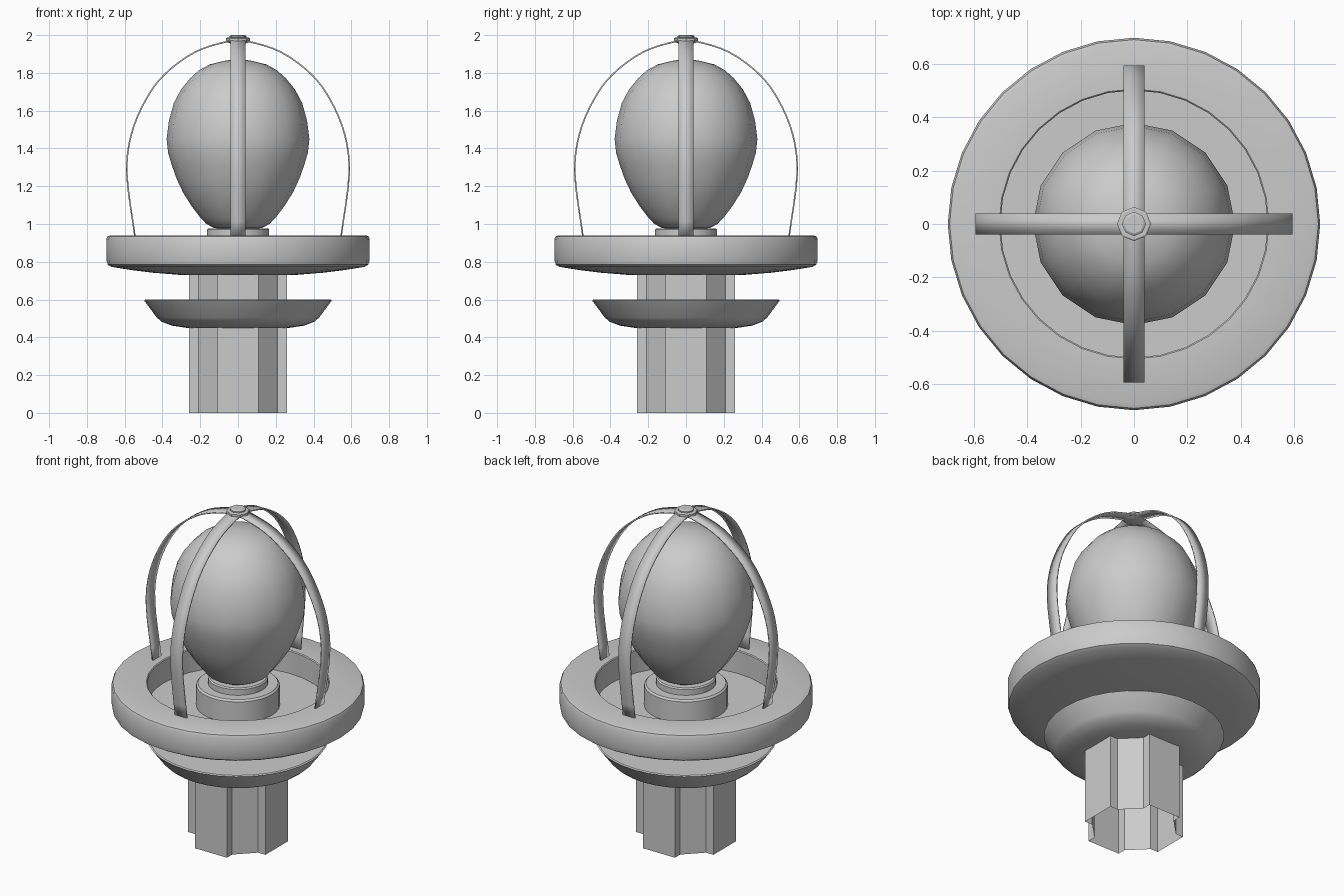
import bpy, bmesh, math
from mathutils import Vector

cube = bpy.data.objects.get("Cube")
if cube:
    bpy.data.objects.remove(cube, do_unlink=True)

grey = bpy.data.materials.new("light_grey")
grey.use_nodes = True
colour = (0.6, 0.6, 0.6, 1)
grey.diffuse_color = colour
grey.node_tree.nodes["Principled BSDF"].inputs["Base Color"].default_value = colour


def finish(name, bm, smooth=35):
    bmesh.ops.recalc_face_normals(bm, faces=bm.faces)
    mesh = bpy.data.meshes.new(name)
    bm.to_mesh(mesh)
    bm.free()
    mesh.materials.append(grey)
    obj = bpy.data.objects.new(name, mesh)
    bpy.context.collection.objects.link(obj)
    if smooth:
        bpy.ops.object.select_all(action="DESELECT")
        obj.select_set(True)
        bpy.context.view_layer.objects.active = obj
        bpy.ops.object.shade_smooth_by_angle(angle=math.radians(smooth))
    return obj


def lathe(name, profile, sides, smooth=35):
    """Spin an (r, z) profile around the vertical axis."""
    bm = bmesh.new()
    verts = [bm.verts.new((r, 0, z)) for r, z in profile]
    edges = [bm.edges.new(pair) for pair in zip(verts, verts[1:])]
    bmesh.ops.spin(bm, geom=verts + edges, axis=(0, 0, 1), cent=(0, 0, 0),
                   angle=math.tau, steps=sides, use_duplicate=False)
    bmesh.ops.remove_doubles(bm, verts=bm.verts, dist=1e-4)
    return finish(name, bm, smooth)


def refine(points, steps):
    """Catmull-Rom curve through the given points."""
    pts = [Vector(p) for p in points]
    pts = [2 * pts[0] - pts[1]] + pts + [2 * pts[-1] - pts[-2]]
    out = []
    for a, b, c, d in zip(pts, pts[1:], pts[2:], pts[3:]):
        for i in range(steps):
            t = i / steps
            out.append(0.5 * (2 * b + (c - a) * t + (2 * a - 5 * b + 4 * c - d) * t * t
                              + (3 * b - a - 3 * c + d) * t ** 3))
    return out + [pts[-2]]


# Hollow post: eight panels, the diagonal ones set back
near, deep, out = 0.108, 0.21, 0.26
quarter = [(near, -out), (near, -deep), (deep, -near), (out, -near)]
section = []
for _ in range(4):
    section += quarter
    quarter = [(-y, x) for x, y in quarter]
bm = bmesh.new()
low = [bm.verts.new((x, y, 0)) for x, y in section]
high = [bm.verts.new((x, y, 0.74)) for x, y in section]
for i in range(len(section)):
    j = (i + 1) % len(section)
    bm.faces.new((low[i], low[j], high[j], high[i]))
finish("post", bm, 0)

# Saucer around the post
lathe("saucer", [(0, 0.45), (0.27, 0.45), (0.35, 0.462), (0.405, 0.483), (0.43, 0.505),
                 (0.497, 0.595), (0.49, 0.6), (0, 0.602)], 32)

# Wide ring with a sunken floor
lathe("ring_tray", [(0, 0.73), (0.3, 0.73), (0.45, 0.742), (0.57, 0.757), (0.67, 0.773),
                    (0.69, 0.785), (0.697, 0.81), (0.697, 0.92), (0.69, 0.935), (0.675, 0.94),
                    (0.505, 0.94), (0.5, 0.935), (0.5, 0.8), (0, 0.8)], 32)

# Bulb holder and bulb
lathe("lower_collar", [(0.23, 0.79), (0.23, 0.925), (0.22, 0.935), (0, 0.935)], 32)
lathe("upper_collar", [(0.165, 0.92), (0.165, 0.97), (0.158, 0.977), (0, 0.977)], 32)
bulb = refine([(0, 0.965), (0.13, 0.98), (0.2, 1.035), (0.29, 1.165), (0.35, 1.31),
               (0.378, 1.45), (0.34, 1.64), (0.255, 1.77), (0.15, 1.845), (0, 1.875)], 2)
lathe("bulb", bulb, 16, 60)

# Two crossing straps arching over the bulb
half = refine([(0.545, 0.93), (0.588, 1.26), (0.566, 1.47), (0.49, 1.655),
               (0.386, 1.795), (0.228, 1.91), (0.07, 1.963), (0, 1.968)], 4)
arch = half + [Vector((-p.x, p.y)) for p in reversed(half[:-1])]
for name, turn in (("side_strap", 0), ("front_back_strap", math.pi / 2)):
    bm = bmesh.new()
    rows = [[bm.verts.new((p.x, w, p.y)) for w in (-0.04, 0.04)] for p in arch]
    for a, b in zip(rows, rows[1:]):
        bm.faces.new((a[0], a[1], b[1], b[0]))
    strap = finish(name, bm)
    strap.rotation_euler.z = turn
    solid = strap.modifiers.new("thickness", "SOLIDIFY")
    solid.thickness = 0.008
    solid.offset = 0

# Small cap where the straps meet
lathe("cap_washer", [(0, 1.955), (0.045, 1.957), (0.064, 1.965), (0.064, 1.983),
                     (0.058, 1.987), (0, 1.987)], 8, 30)
lathe("cap_button", [(0.045, 1.98), (0.045, 1.994), (0.036, 2.0), (0, 2.0)], 8, 30)
